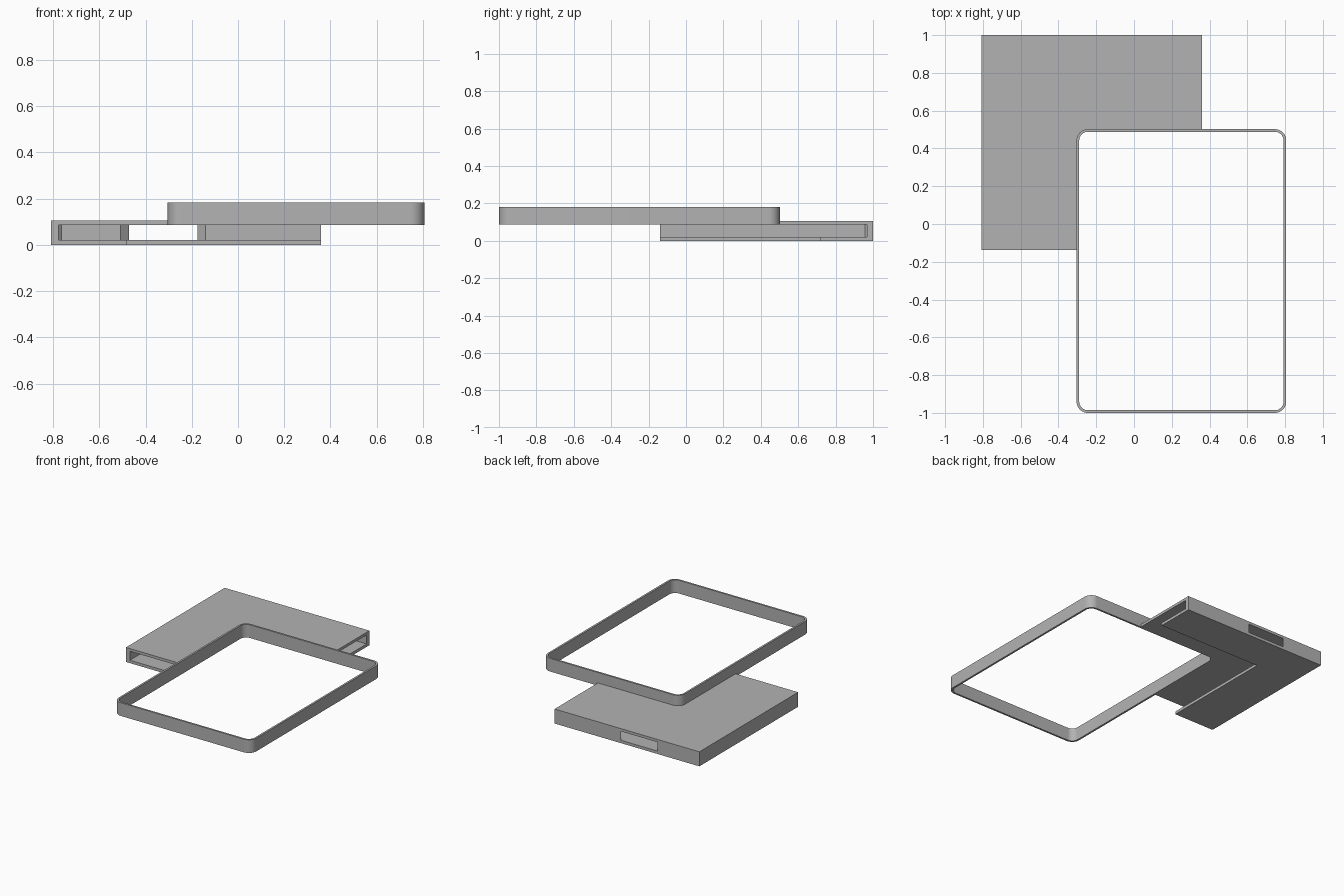
import bpy, bmesh, math

cube = bpy.data.objects.get("Cube")
if cube:
    bpy.data.objects.remove(cube, do_unlink=True)

grey = bpy.data.materials.new("plain grey")
grey.use_nodes = True
grey.diffuse_color = (0.45, 0.45, 0.45, 1)
grey.node_tree.nodes["Principled BSDF"].inputs["Base Color"].default_value = grey.diffuse_color


def finish(name, bm, smooth=False):
    bmesh.ops.recalc_face_normals(bm, faces=bm.faces[:])
    mesh = bpy.data.meshes.new(name)
    bm.to_mesh(mesh)
    bm.free()
    mesh.materials.append(grey)
    obj = bpy.data.objects.new(name, mesh)
    bpy.context.collection.objects.link(obj)
    if smooth:
        bpy.ops.object.select_all(action='DESELECT')
        obj.select_set(True)
        bpy.context.view_layer.objects.active = obj
        bpy.ops.object.shade_smooth_by_angle(angle=math.radians(30))
    return obj


def prism(name, outline, z0, z1):
    """Extrude a plan outline from z0 to z1."""
    bm = bmesh.new()
    face = bm.faces.new([bm.verts.new((x, y, z0)) for x, y in outline])
    top = bmesh.ops.extrude_face_region(bm, geom=[face])
    verts = [v for v in top["geom"] if isinstance(v, bmesh.types.BMVert)]
    bmesh.ops.translate(bm, verts=verts, vec=(0, 0, z1 - z0))
    return finish(name, bm)


def arc(cx, cy, r, start, steps=10):
    """Quarter circle, counter-clockwise from the start angle in degrees."""
    angles = [math.radians(start + 90 * i / steps) for i in range(steps + 1)]
    return [(cx + r * math.cos(a), cy + r * math.sin(a)) for a in angles]


def rounded_rect(x0, x1, y0, y1, r):
    return (arc(x1 - r, y1 - r, r, 0) + arc(x0 + r, y1 - r, r, 90)
            + arc(x0 + r, y0 + r, r, 180) + arc(x1 - r, y0 + r, r, 270))


# Main dimensions
LEFT, RIGHT, FRONT, BACK = -0.808, 0.36, -0.138, 1.0
FLOOR, CEILING, TOP = 0.021, 0.086, 0.106
WALL = 0.032
RX0, RX1, RY0, RY1, RZ = -0.304, 0.806, -1.0, 0.502, 0.182
BAND, RADIUS = 0.014, 0.06

# Band: a thin rounded rectangular frame
bm = bmesh.new()
loops = []
for inset, z in ((0, CEILING), (0, RZ), (BAND, RZ), (BAND, CEILING)):
    pts = rounded_rect(RX0 + inset, RX1 - inset, RY0 + inset, RY1 - inset, RADIUS - inset)
    loops.append([bm.verts.new((x, y, z)) for x, y in pts])
for a, b in zip(loops, loops[1:] + loops[:1]):
    for i in range(len(a)):
        bm.faces.new((a[i - 1], a[i], b[i], b[i - 1]))
finish("band", bm, smooth=True)

# Sleeve top: L-shaped plate whose inner corner follows the band
half = BAND / 2
cx, cy, r = RX0 + RADIUS, RY1 - RADIUS, RADIUS - half
inner = arc(cx, cy, r, 90)
prism("sleeve_top",
      [(LEFT, FRONT), (LEFT, BACK), (RIGHT, BACK), (RIGHT, RY1 - half)]
      + inner + [(RX0 + half, FRONT)], CEILING, TOP)

# Sleeve bottom: narrower L-shaped plate
prism("sleeve_bottom",
      [(LEFT, FRONT), (LEFT, BACK), (RIGHT, BACK), (RIGHT, 0.72),
       (-0.48, 0.72), (-0.48, FRONT)], 0, FLOOR)

# Side wall and back wall, with a flared slot between the two pieces
ix, iy, c = LEFT + WALL, BACK - WALL, 0.012
prism("sleeve_corner_wall",
      [(LEFT, FRONT), (LEFT, BACK), (-0.472, BACK), (-0.508, iy),
       (ix + c, iy), (ix, iy - c), (ix, FRONT)], FLOOR, CEILING)
prism("sleeve_back_wall",
      [(-0.175, BACK), (RIGHT, BACK), (RIGHT, iy), (-0.14, iy)], FLOOR, CEILING)
